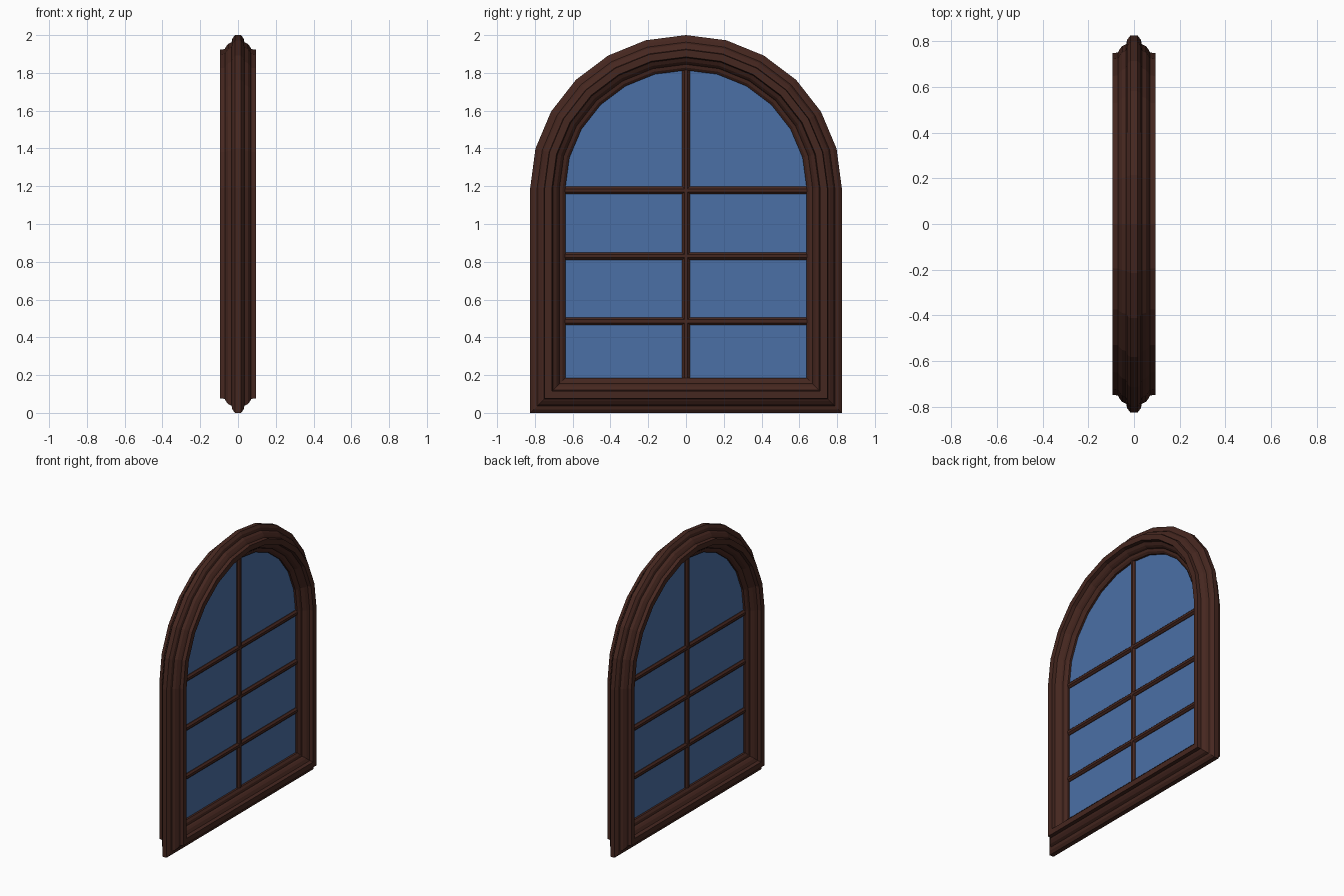
import bpy, bmesh, math

if "Cube" in bpy.data.objects:
    bpy.data.objects.remove(bpy.data.objects["Cube"])

SPRING, A, B, STEPS = 1.19, 0.825, 0.81, 12   # arch spring height, half width, rise, facets


def material(name, color):
    m = bpy.data.materials.new(name)
    m.diffuse_color = color
    m.use_nodes = True
    m.node_tree.nodes["Principled BSDF"].inputs["Base Color"].default_value = m.diffuse_color
    return m


wood = material("dark_wood", (0.06, 0.02, 0.014, 1))
blue = material("blue_glass", (0.07, 0.16, 0.38, 1))


def finish(name, bm, mat):
    bmesh.ops.recalc_face_normals(bm, faces=bm.faces)
    me = bpy.data.meshes.new(name)
    bm.to_mesh(me)
    bm.free()
    me.materials.append(mat)
    ob = bpy.data.objects.new(name, me)
    bpy.context.collection.objects.link(ob)
    return ob


def arch(d):
    """Arched outline in (y, z), inset by d from the outer edge."""
    pts = [(-(A - d), d), (A - d, d)]
    for i in range(STEPS + 1):
        t = math.pi * i / STEPS
        pts.append(((A - d) * math.cos(t), SPRING + (B - d) * math.sin(t)))
    return pts


# Moulded frame: (thickness, inset) half profile mirrored front to back
half = [(0.016, 0.0), (0.030, 0.018), (0.034, 0.037), (0.052, 0.046), (0.064, 0.062),
        (0.070, 0.074), (0.094, 0.077), (0.094, 0.115), (0.070, 0.120), (0.058, 0.140),
        (0.046, 0.150), (0.034, 0.155), (0.030, 0.172), (0.018, 0.186)]
profile = half + [(-x, d) for x, d in reversed(half)]
bm = bmesh.new()
rings = [[bm.verts.new((x, y, z)) for y, z in arch(d)] for x, d in profile]
n = len(rings[0])
for i, r in enumerate(rings):
    s = rings[(i + 1) % len(rings)]
    for j in range(n):
        k = (j + 1) % n
        bm.faces.new((r[j], r[k], s[k], s[j]))
finish("window_frame", bm, wood)

# Glass pane, thin slab tucked into the frame
bm = bmesh.new()
front, back = ([bm.verts.new((x, y, z)) for y, z in arch(0.18)] for x in (0.004, -0.004))
bm.faces.new(front)
bm.faces.new(back[::-1])
for j in range(n):
    k = (j + 1) % n
    bm.faces.new((front[j], back[j], back[k], front[k]))
finish("glass_pane", bm, blue)


# Glazing bars: octagonal rods
def bar(name, length, location, horizontal):
    bm = bmesh.new()
    bmesh.ops.create_cone(bm, cap_ends=True, segments=8, radius1=0.0215, radius2=0.0215, depth=length)
    ob = finish(name, bm, wood)
    ob.location = location
    ob.rotation_euler = (math.pi / 2 if horizontal else 0, 0, 0)
    if not horizontal:
        ob.rotation_euler.z = math.pi / 8
    else:
        for v in ob.data.vertices:      # turn flats to face the room
            c, s = math.cos(math.pi / 8), math.sin(math.pi / 8)
            v.co.x, v.co.y = v.co.x * c - v.co.y * s, v.co.x * s + v.co.y * c


bar("vertical_bar", 1.64, (0, 0, 1.0), False)
for i, z in enumerate((0.485, 0.83, 1.178)):
    bar(f"horizontal_bar_{i + 1}", 1.29, (0, 0, z), True)
